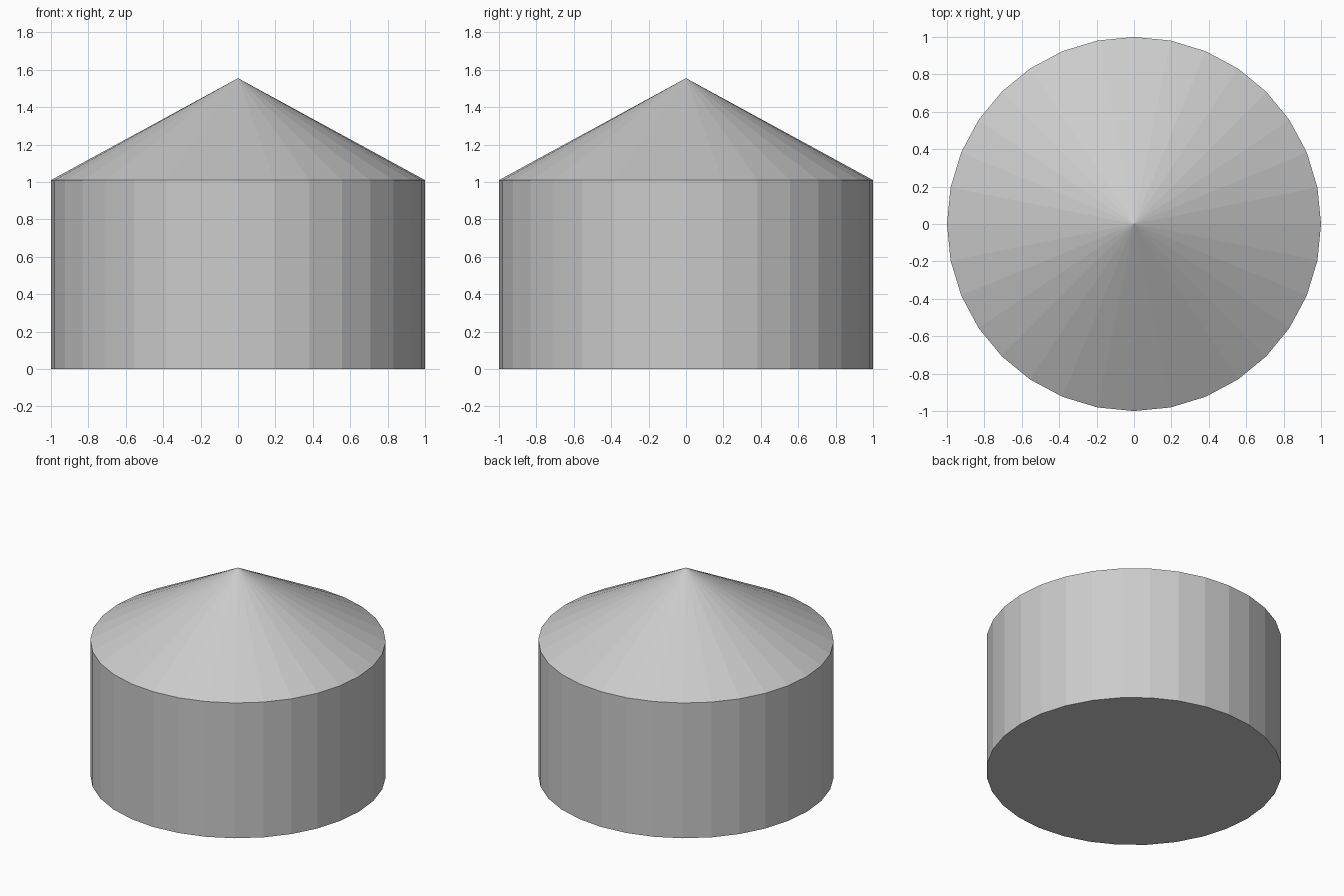
import bpy

if "Cube" in bpy.data.objects:
    bpy.data.objects.remove(bpy.data.objects["Cube"])

SIDES = 32
RADIUS = 1.0
WALL_H = 1.01
APEX_Z = 1.555

# Drum body: flat-shaded cylinder wall with a closed floor
bpy.ops.mesh.primitive_cylinder_add(vertices=SIDES, radius=RADIUS, depth=WALL_H,
                                    end_fill_type='NGON', location=(0, 0, WALL_H / 2))
body = bpy.context.object
body.name = "drum_body"

# Conical roof: flush with the wall
roof_h = APEX_Z - WALL_H
bpy.ops.mesh.primitive_cone_add(vertices=SIDES, radius1=RADIUS, radius2=0, depth=roof_h,
                                end_fill_type='NGON', location=(0, 0, WALL_H + roof_h / 2))
roof = bpy.context.object
roof.name = "conical_roof"


# Remove the hidden caps where the roof meets the drum
def drop_cap(obj, sign):
    import bmesh
    bm = bmesh.new()
    bm.from_mesh(obj.data)
    caps = [f for f in bm.faces if f.normal.z * sign > 0.99 and len(f.verts) == SIDES]
    bmesh.ops.delete(bm, geom=caps, context='FACES_ONLY')
    bm.to_mesh(obj.data)
    bm.free()


drop_cap(body, 1)
drop_cap(roof, -1)
